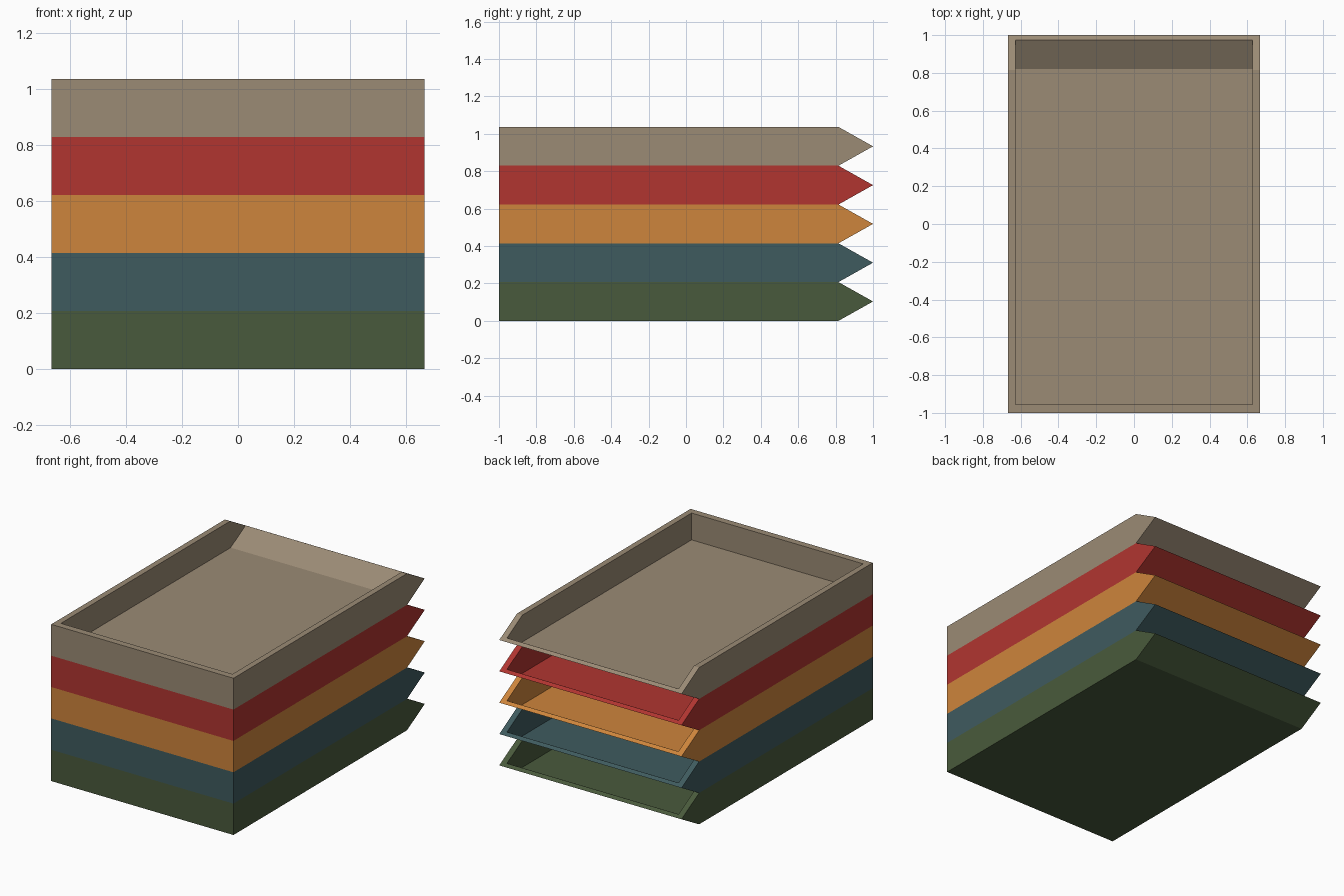
import bpy, bmesh

if "Cube" in bpy.data.objects:
    bpy.data.objects.remove(bpy.data.objects["Cube"])

H = 0.2074            # height of one tray
XO, XI = 0.667, 0.628  # outer and inner half widths
MID = H / 2
TIP_Y, BEND_Y, IN_TIP = 1.0, 0.815, 0.975
IN_Z = MID + (TIP_Y - IN_TIP) * (H - MID) / (TIP_Y - BEND_Y)

# Side profiles (y, z): front bottom, rear bottom, tip, rear top, front top
OUTER = [(-1, 0), (BEND_Y, 0), (TIP_Y, MID), (BEND_Y, H), (-1, H)]
INNER = [(-0.955, 0.03), (0.82, 0.03), (IN_TIP, IN_Z), (BEND_Y, H), (-0.955, H)]


def material(name, rgb):
    m = bpy.data.materials.new(name)
    lin = [((c / 255 + 0.055) / 1.055) ** 2.4 for c in rgb]
    m.diffuse_color = (*lin, 1)
    m.use_nodes = True
    m.node_tree.nodes["Principled BSDF"].inputs["Base Color"].default_value = m.diffuse_color
    return m


def tray(name, z, mat):
    bm = bmesh.new()

    def ring(profile, x):
        return [bm.verts.new((x, y, pz)) for y, pz in profile]

    ol, orr = ring(OUTER, -XO), ring(OUTER, XO)
    il, ir = ring(INNER, -XI), ring(INNER, XI)
    # side walls, outside and inside
    for r in (ol, orr, il, ir):
        bm.faces.new(r)
    # bottom, rear lip slope and front wall, outside and inside
    for a, b in ((0, 1), (1, 2), (4, 0)):
        bm.faces.new((ol[a], ol[b], orr[b], orr[a]))
        bm.faces.new((il[a], il[b], ir[b], ir[a]))
    # rim around the opening
    for o, i in ((ol, il), (orr, ir)):
        for a, b in ((2, 3), (3, 4)):
            bm.faces.new((o[a], o[b], i[b], i[a]))
    for a in (2, 4):
        bm.faces.new((ol[a], orr[a], ir[a], il[a]))
    bmesh.ops.recalc_face_normals(bm, faces=bm.faces)
    me = bpy.data.meshes.new(name)
    bm.to_mesh(me)
    bm.free()
    me.materials.append(mat)
    ob = bpy.data.objects.new(name, me)
    ob.location.z = z
    bpy.context.collection.objects.link(ob)


# Stack of trays, bottom to top
COLOURS = [("green", (73, 90, 60)), ("teal", (63, 91, 95)),
           ("orange", (206, 133, 60)), ("red", (177, 53, 48)),
           ("tan", (155, 139, 117))]
for n, (cname, rgb) in enumerate(COLOURS):
    tray(cname + "_tray", n * H, material(cname, rgb))
